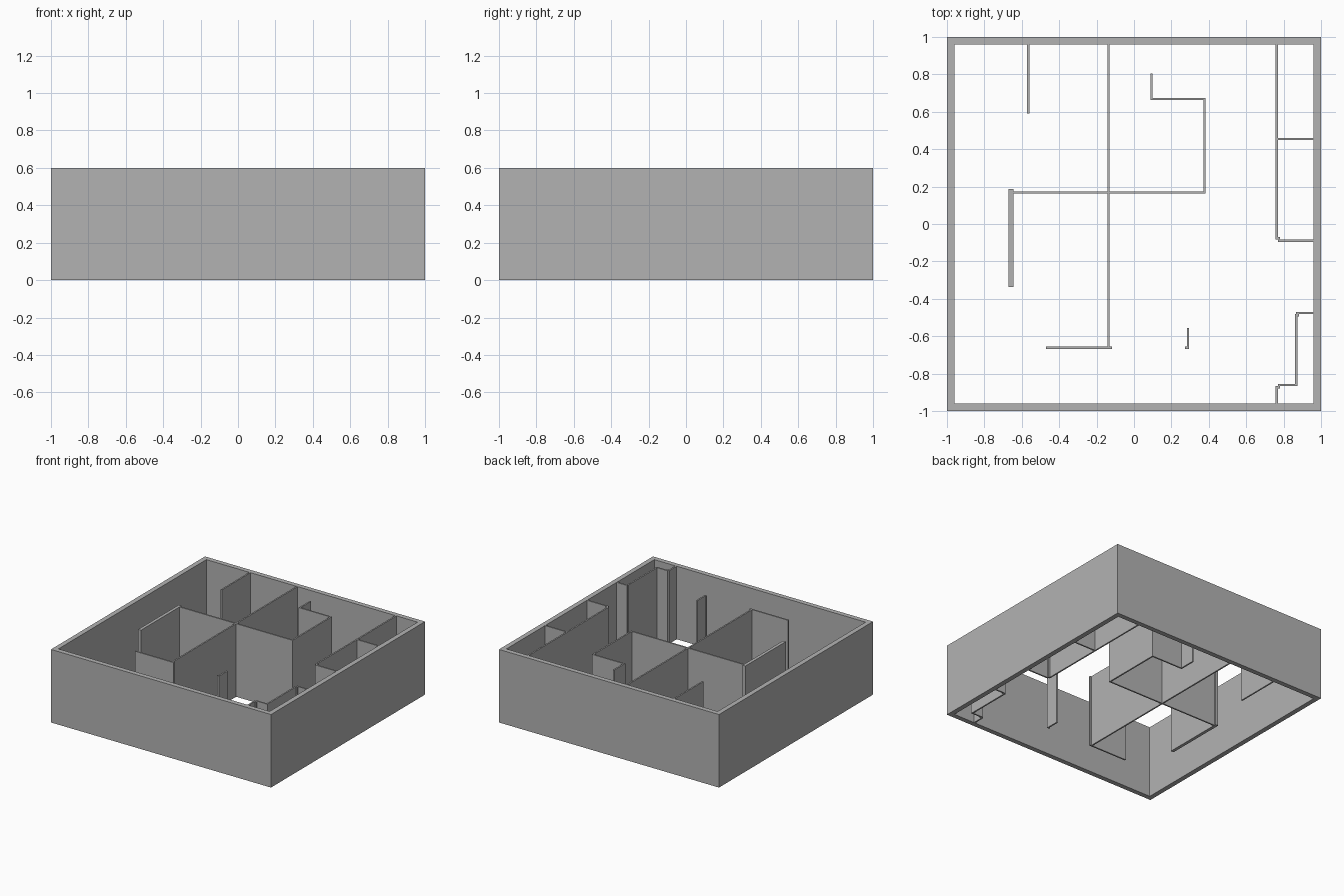
import bpy

cube = bpy.data.objects.get("Cube")
if cube:
    bpy.data.objects.remove(cube, do_unlink=True)

HEIGHT = 0.6
THIN = 0.012
OUTER = 0.04
EDGE = 1 - OUTER

grey = bpy.data.materials.new("plain_grey")
grey.use_nodes = True
COLOUR = (0.45, 0.45, 0.45, 1)
grey.diffuse_color = COLOUR
grey.node_tree.nodes["Principled BSDF"].inputs["Base Color"].default_value = COLOUR


def wall(name, x0, x1, y0, y1):
    """Full-height wall filling a rectangle of the floor plan."""
    bpy.ops.mesh.primitive_cube_add(size=1, location=((x0 + x1) / 2, (y0 + y1) / 2, HEIGHT / 2))
    ob = bpy.context.object
    ob.name = name
    ob.scale = (x1 - x0, y1 - y0, HEIGHT)
    bpy.ops.object.transform_apply(location=False, rotation=False, scale=True)
    ob.data.materials.append(grey)
    return ob


def along_x(name, y, x0, x1):
    return wall(name, x0, x1, y - THIN / 2, y + THIN / 2)


def along_y(name, x, y0, y1):
    return wall(name, x - THIN / 2, x + THIN / 2, y0, y1)


# Outer shell: a square ring, open above and below
shell = wall("outer_wall", -1, 1, -1, 1)
cutter = wall("courtyard_cutter", -EDGE, EDGE, -EDGE, EDGE)
cutter.scale.z = 2
cut = shell.modifiers.new("open_middle", "BOOLEAN")
cut.object = cutter
cut.solver = "EXACT"
bpy.context.view_layer.objects.active = shell
bpy.ops.object.modifier_apply(modifier=cut.name)
bpy.data.objects.remove(cutter, do_unlink=True)

# Long central partitions
along_y("central_wall", -0.136, -0.667, EDGE)
along_x("cross_wall_left", 0.168, -0.13, 0.383)
along_x("cross_wall_right", 0.168, -0.645, -0.142)
wall("thick_end_wall", -0.671, -0.645, -0.337, 0.187)
along_x("front_wall", -0.661, -0.47, -0.142)
along_x("front_wall_tip", -0.661, -0.13, -0.118)

# Back rooms
along_y("back_stub", -0.565, 0.59, EDGE)
along_y("room_side_wall", 0.377, 0.174, 0.674)
along_x("room_back_wall", 0.668, 0.088, 0.371)
along_y("room_door_jamb", 0.094, 0.674, 0.805)

# Free-standing post with a small foot
along_y("post", 0.289, -0.667, -0.555)
along_x("post_return", -0.661, 0.274, 0.283)

# Closets along the left side
along_y("closet_wall", 0.763, -0.083, EDGE)
along_x("closet_divider", 0.454, 0.769, EDGE)
along_x("closet_end_wall", -0.09, 0.769, EDGE)
along_x("closet_corner", -0.076, 0.769, 0.781)

# Stepped niche in the front left corner
along_x("niche_back_wall", -0.476, 0.867, EDGE)
along_y("niche_side_wall", 0.867, -0.867, -0.482)
along_x("niche_back_corner", -0.488, 0.873, 0.882)
along_x("niche_front_wall", -0.861, 0.769, 0.861)
along_x("niche_front_corner", -0.873, 0.769, 0.781)
along_y("niche_front_stub", 0.763, -EDGE, -0.867)
